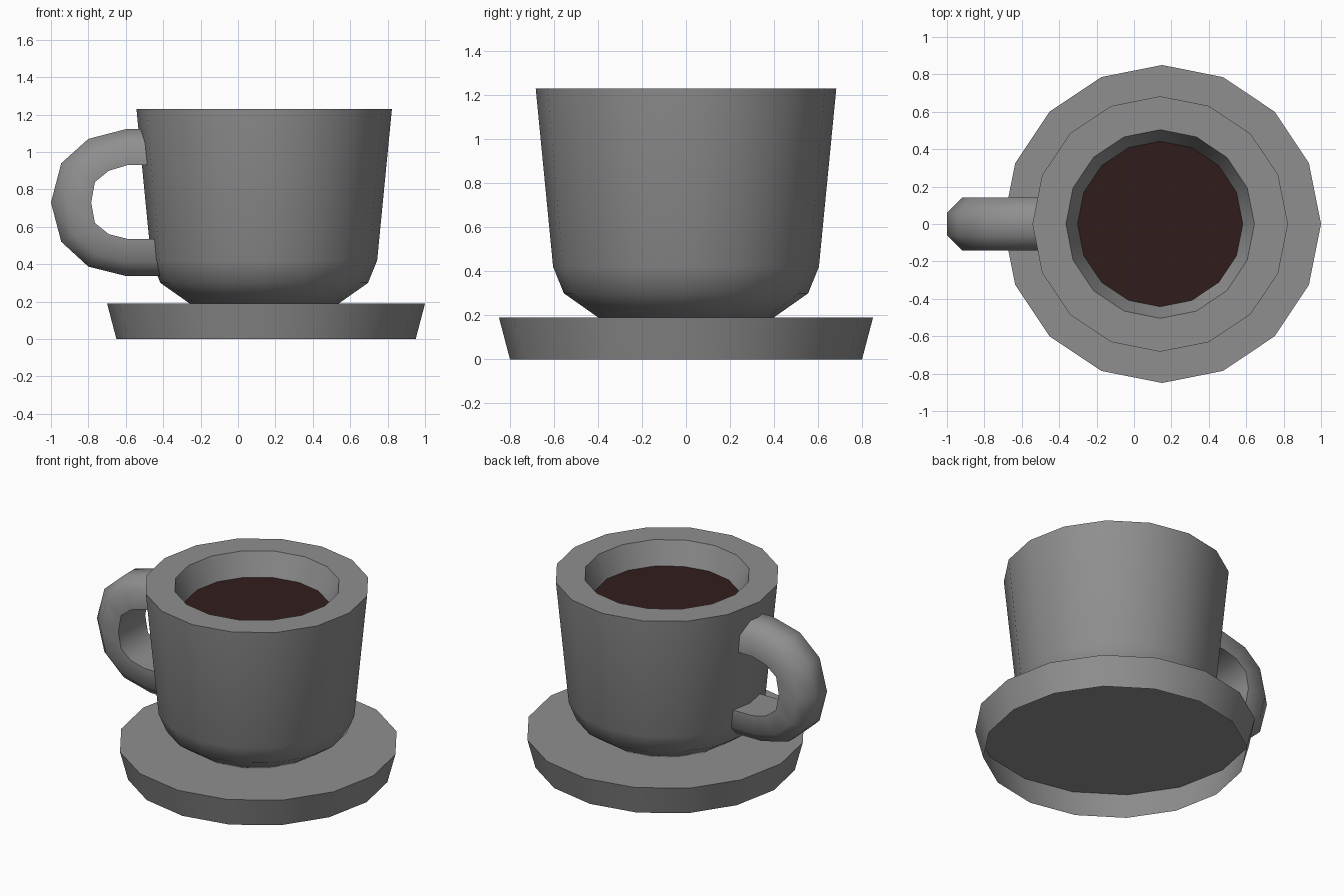
import bpy
import bmesh
from math import cos, sin, pi, radians
from mathutils import Vector

if "Cube" in bpy.data.objects:
    bpy.data.objects.remove(bpy.data.objects["Cube"], do_unlink=True)

SIDES = 16


def material(name, rgb):
    mat = bpy.data.materials.new(name)
    mat.use_nodes = True
    colour = (*rgb, 1.0)
    mat.diffuse_color = colour
    mat.node_tree.nodes["Principled BSDF"].inputs["Base Color"].default_value = colour
    return mat


def loft(name, rings, mat, angle, closed_start=True):
    """Join equal rings of points into a smooth shaded skin with end caps."""
    bm = bmesh.new()
    loops = [[bm.verts.new(p) for p in ring] for ring in rings]
    for a, b in zip(loops, loops[1:]):
        for i in range(len(a)):
            j = (i + 1) % len(a)
            bm.faces.new((a[i], a[j], b[j], b[i]))
    if closed_start:
        bm.faces.new(loops[0][::-1])
    bm.faces.new(loops[-1])
    bmesh.ops.recalc_face_normals(bm, faces=bm.faces)
    mesh = bpy.data.meshes.new(name)
    bm.to_mesh(mesh)
    bm.free()
    mesh.materials.append(mat)
    mesh.shade_smooth()
    mesh.set_sharp_from_angle(angle=radians(angle))
    obj = bpy.data.objects.new(name, mesh)
    bpy.context.collection.objects.link(obj)
    return obj


def circle(x, radius, z):
    return [(x + radius * cos(2 * pi * i / SIDES),
             radius * sin(2 * pi * i / SIDES), z) for i in range(SIDES)]


def lathe(name, x, profile, mat, closed_start=True):
    rings = [circle(x, r, z) for r, z in profile]
    return loft(name, rings, mat, 40, closed_start)


grey = material("grey ceramic", (0.275, 0.275, 0.275))
brown = material("dark coffee", (0.031, 0.012, 0.012))

# Saucer: a thin flared shell, flat on top and open underneath
lathe("saucer", 0.15, [(0.80, 0), (0.85, 0.19)], grey, closed_start=False)

# Cup: rounded foot, flared wall, thick flat rim and sloping inner wall
lathe("cup", 0.14, [(0.40, 0.191), (0.555, 0.30), (0.604, 0.42),
                    (0.683, 1.23), (0.504, 1.23), (0.437, 1.07)], grey)

# Coffee: thin disc filling the cup
lathe("coffee", 0.14, [(0.437, 1.074), (0.442, 1.082)], brown)

# Handle: flat on the inside and rounded on the outside, swept through pairs
# of outer and inner outline points (x, z)
outline = [((-0.42, 1.122), (-0.42, 0.93)), ((-0.60, 1.122), (-0.59, 0.93)),
           ((-0.80, 1.07), (-0.69, 0.90)), ((-0.945, 0.94), (-0.765, 0.84)),
           ((-1.00, 0.73), (-0.785, 0.73)), ((-0.945, 0.52), (-0.765, 0.62)),
           ((-0.80, 0.387), (-0.69, 0.56)), ((-0.60, 0.337), (-0.59, 0.535)),
           ((-0.36, 0.337), (-0.36, 0.535))]
# Half of the cross-section: (share of the way from inside to outside, y)
half = [(0, 0.142), (0.62, 0.142), (1, 0.06)]
section = half + [(t, -y) for t, y in reversed(half)]
rings = []
for outer, inner in outline:
    o, n = Vector((outer[0], 0, outer[1])), Vector((inner[0], 0, inner[1]))
    rings.append([n.lerp(o, t) + Vector((0, y, 0)) for t, y in section])
loft("handle", rings, grey, 55)
